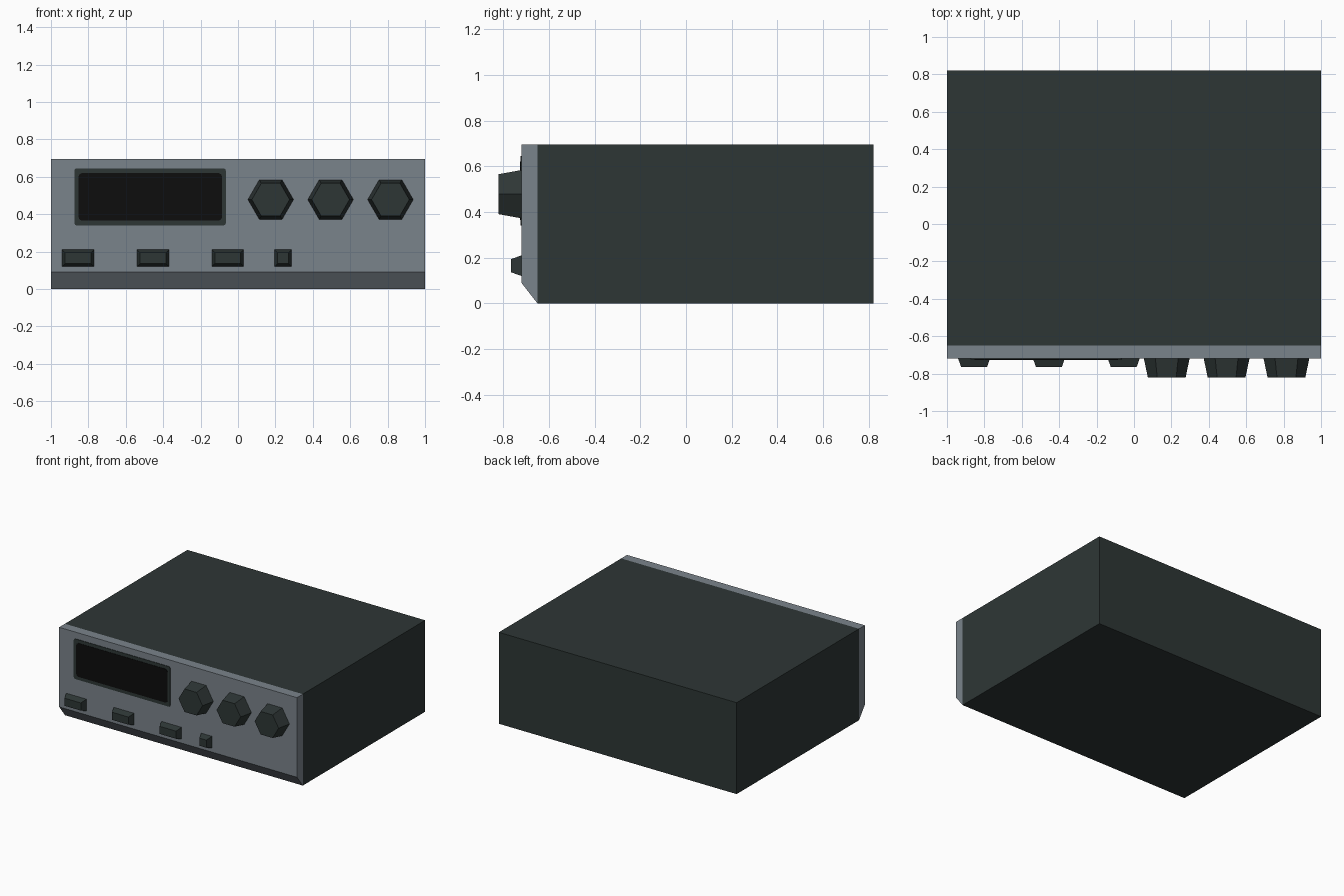
import bpy, bmesh, math
from mathutils import Matrix

if "Cube" in bpy.data.objects:
    bpy.data.objects.remove(bpy.data.objects["Cube"])


def material(name, rgb):
    m = bpy.data.materials.new(name)
    m.diffuse_color = (*rgb, 1)
    m.use_nodes = True
    m.node_tree.nodes["Principled BSDF"].inputs["Base Color"].default_value = m.diffuse_color
    return m


CASE = material("dark_green_grey", (0.027, 0.037, 0.036))
PANEL = material("mid_grey", (0.195, 0.227, 0.258))
GLASS = material("near_black", (0.004, 0.004, 0.004))


def finish(bm, name, mat):
    bmesh.ops.recalc_face_normals(bm, faces=bm.faces)
    me = bpy.data.meshes.new(name)
    bm.to_mesh(me)
    bm.free()
    me.materials.append(mat)
    ob = bpy.data.objects.new(name, me)
    bpy.context.collection.objects.link(ob)
    return ob


def box(name, mat, x0, x1, y0, y1, z0, z1, taper=0.0, corner=0.0):
    """Box whose front (-y) end can be tapered and whose depth edges can be rounded."""
    bm = bmesh.new()
    bmesh.ops.create_cube(bm, size=1)
    for v in bm.verts:
        sx, sy, sz = (math.copysign(1, c) for c in v.co)
        t = taper if sy < 0 else 0
        v.co = ((x0 + x1) / 2 + sx * ((x1 - x0) / 2 - t),
                y0 if sy < 0 else y1,
                (z0 + z1) / 2 + sz * ((z1 - z0) / 2 - t))
    if corner:
        edges = [e for e in bm.edges if abs(e.verts[0].co.y - e.verts[1].co.y) > 1e-5]
        bmesh.ops.bevel(bm, geom=edges, offset=corner, segments=2,
                        profile=0.5, affect='EDGES')
    return finish(bm, name, mat)


FRONT = -0.72

# Main case
box("case", CASE, -1, 1, -0.65, 0.82, 0, 0.695)

# Front panel: side profile with a sloped lower edge, extruded across the width
bm = bmesh.new()
profile = [(-0.65, 0), (FRONT, 0.09), (FRONT, 0.695), (-0.65, 0.695)]
face = bm.faces.new([bm.verts.new((-1, y, z)) for y, z in profile])
ext = bmesh.ops.extrude_face_region(bm, geom=[face])
bmesh.ops.translate(bm, vec=(2, 0, 0),
                    verts=[g for g in ext["geom"] if isinstance(g, bmesh.types.BMVert)])
finish(bm, "front_panel", PANEL)

# Display bezel and screen
box("display_bezel", CASE, -0.875, -0.065, FRONT - 0.004, FRONT + 0.01,
    0.34, 0.645, corner=0.012)
box("display_screen", GLASS, -0.853, -0.085, FRONT - 0.007, FRONT + 0.01,
    0.365, 0.62, corner=0.02)

# Hexagonal tapered knobs
for i, x in enumerate((0.175, 0.495, 0.815)):
    bm = bmesh.new()
    bmesh.ops.create_cone(bm, cap_ends=True, segments=6, radius1=0.122,
                          radius2=0.101, depth=0.1)
    # point two corners sideways, then turn the axis towards -y
    a = max(bm.verts, key=lambda v: v.co.x).co
    bm.transform(Matrix.Rotation(-math.atan2(a.y, a.x), 4, 'Z'))
    bm.transform(Matrix.Translation((x, FRONT - 0.05, 0.478))
                 @ Matrix.Rotation(math.pi / 2, 4, 'X'))
    finish(bm, f"knob_{i + 1}", CASE)

# Row of tapered push buttons, the last one narrower
for i, (x0, x1) in enumerate(((-0.94, -0.77), (-0.54, -0.37), (-0.14, 0.03), (0.195, 0.285))):
    box(f"button_{i + 1}", CASE, x0, x1, FRONT - 0.045, FRONT, 0.12, 0.21, taper=0.016)
